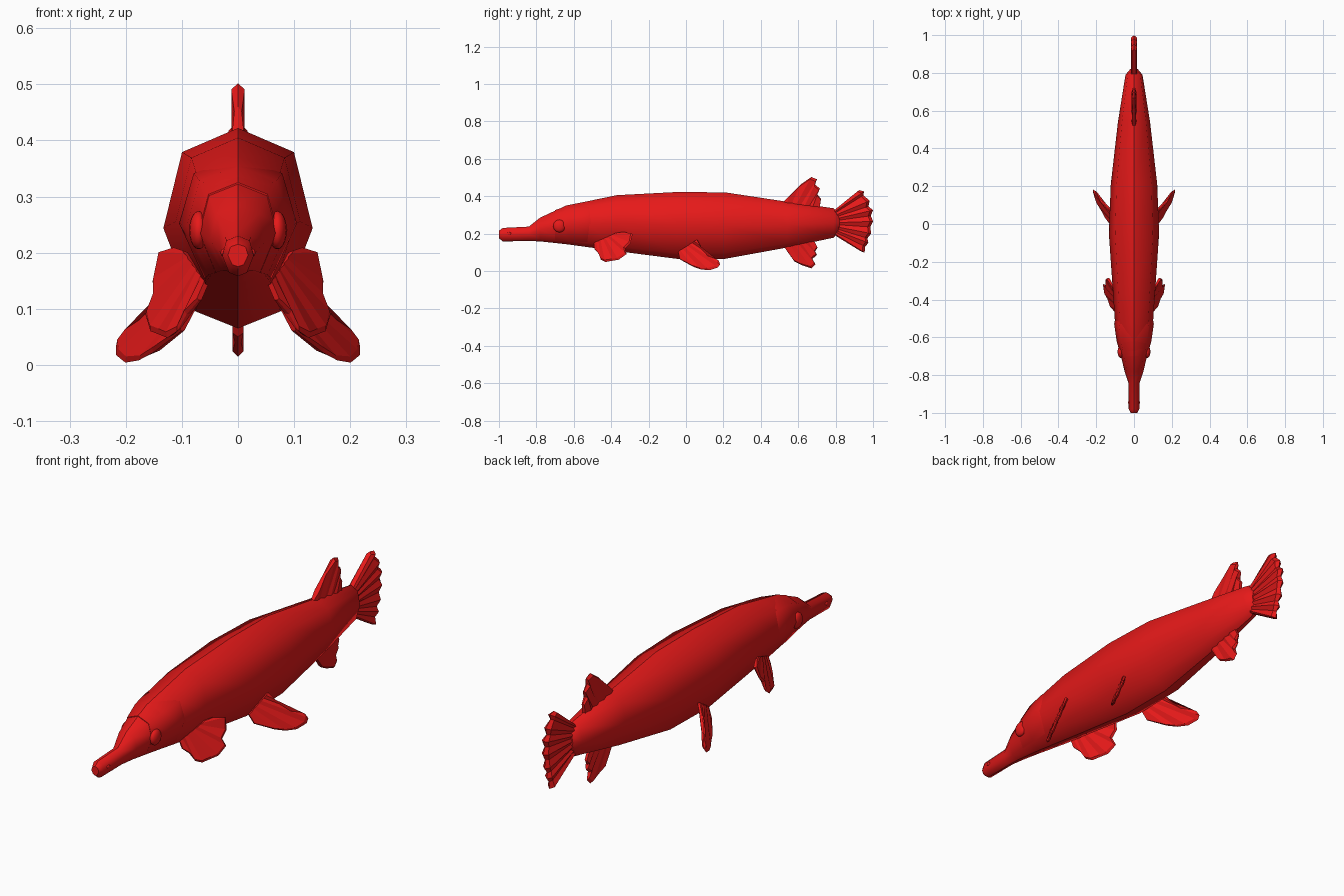
import bpy, bmesh
from mathutils import Vector

if "Cube" in bpy.data.objects:
    bpy.data.objects.remove(bpy.data.objects["Cube"])

red = bpy.data.materials.new("red")
red.diffuse_color = (0.8, 0.01, 0.01, 1)
red.use_nodes = True
red.node_tree.nodes["Principled BSDF"].inputs["Base Color"].default_value = red.diffuse_color


def finish(bm, name):
    bmesh.ops.recalc_face_normals(bm, faces=bm.faces)
    me = bpy.data.meshes.new(name)
    bm.to_mesh(me)
    bm.free()
    me.materials.append(red)
    ob = bpy.data.objects.new(name, me)
    bpy.context.collection.objects.link(ob)
    return ob


def loft(name, sections):
    """Eight-sided tube; each section is (y, half width, bottom z, top z)."""
    shape = [(0, 1), (.75, .88), (1, .5), (.57, .085), (0, 0),
             (-.57, .085), (-1, .5), (-.75, .88)]
    bm = bmesh.new()
    rings = [[bm.verts.new((u * w, y, b + v * (t - b))) for u, v in shape]
             for y, w, b, t in sections]
    for r, s in zip(rings, rings[1:]):
        for i in range(8):
            j = (i + 1) % 8
            bm.faces.new((r[i], r[j], s[j], s[i])).smooth = True
    bm.faces.new(rings[0])
    bm.faces.new(rings[-1])
    # crisp back and belly ridges, crisp end caps
    for e in bm.edges:
        a, b = e.verts
        if abs(a.co.x) + abs(b.co.x) < 1e-5 or any(len(f.verts) == 8 for f in e.link_faces):
            e.smooth = False
    return finish(bm, name)


def fin(name, root, tips, thick, plane=(0, 0, 0), side=1):
    """Pleated fin with a bevelled rim; outline in (y, z), lying on x = a + b*y + c*z."""
    a, b, c = plane
    normal = Vector((1, -b, -c)).normalized()
    bm = bmesh.new()

    def vert(p, off):
        q = Vector((a + b * p.x + c * p.y, p.x, p.y)) + normal * off
        q.x *= side
        return bm.verts.new(q)

    r0, r1 = Vector(root[0]), Vector(root[1])
    n = len(tips)
    cols = []
    for i, t in enumerate(tips):
        t = Vector(t)
        r = r0.lerp(r1, i / (n - 1))
        h = thick * (.6 if i in (0, n - 1) else 1 if i % 2 else .55)
        m = r.lerp(t, .93)
        cols.append([vert(r, h), vert(m, h), vert(t, 0), vert(m, -h), vert(r, -h)])
    for p, q in zip(cols, cols[1:]):
        for k in range(5):
            j = (k + 1) % 5
            bm.faces.new((p[k], p[j], q[j], q[k]))
    bm.faces.new(cols[0])
    bm.faces.new(cols[-1])
    return finish(bm, name)


def ellipsoid(name, loc, scale):
    bm = bmesh.new()
    bmesh.ops.create_uvsphere(bm, u_segments=16, v_segments=10, radius=1)
    for v in bm.verts:
        v.co = Vector([p * s + l for p, s, l in zip(v.co, scale, loc)])
    for f in bm.faces:
        f.smooth = True
    return finish(bm, name)


# body with snout
loft("body", [
    (-1.0, .018, .175, .215), (-.98, .028, .158, .230), (-.84, .030, .160, .237),
    (-.78, .050, .158, .285), (-.64, .083, .143, .350), (-.53, .100, .128, .372),
    (-.37, .111, .106, .405), (-.05, .133, .065, .422), (.21, .123, .065, .420),
    (.54, .085, .125, .370), (.79, .045, .178, .335), (.82, .020, .22, .29)])

# gill covers, slightly proud of the body
loft("gill_cover", [(-.70, .070, .150, .325), (-.62, .092, .142, .354),
                    (-.53, .105, .134, .370), (-.50, .099, .140, .366)])

# tail fin
fin("tail_fin", ((.78, .315), (.78, .20)),
    [(.925, .432), (.952, .425), (.948, .405), (.982, .375), (.975, .345), (1.0, .325),
     (.988, .295), (1.0, .265), (.985, .235), (.99, .20), (.97, .175), (.975, .15),
     (.958, .13), (.955, .098), (.935, .105)], .017)

# fin on the back
fin("dorsal_fin", ((.51, .345), (.72, .325)),
    [(.52, .37), (.555, .405), (.61, .46), (.67, .502), (.70, .49), (.69, .462),
     (.716, .44), (.702, .41), (.722, .385), (.715, .345)], .012)

# fin under the tail
fin("anal_fin", ((.51, .15), (.68, .18)),
    [(.52, .135), (.58, .05), (.62, .03), (.67, .014), (.692, .035), (.676, .065),
     (.70, .085), (.69, .105), (.704, .125), (.685, .16)], .010)

for side, label in ((1, "right"), (-1, "left")):
    # front paired fins
    fin("pectoral_fin_" + label, ((-.49, .148), (-.37, .202)),
        [(-.488, .115), (-.465, .09), (-.455, .06), (-.43, .048), (-.39, .055),
         (-.36, .06), (-.318, .09), (-.325, .12), (-.296, .15), (-.285, .198),
         (-.33, .208)], .008, (.36, .5, -.4), side)
    # rear paired fins
    fin("pelvic_fin_" + label, ((-.04, .10), (.06, .165)),
        [(-.03, .06), (.04, .022), (.08, .008), (.125, .004), (.17, .018), (.182, .035),
         (.175, .055), (.125, .072), (.085, .12)], .008, (.14, .5, -.4), side)
    # eyes and nostrils
    ellipsoid("eye_" + label, (side * .07, -.677, .24), (.017, .033, .034))
    ellipsoid("nostril_" + label, (side * .026, -.945, .20), (.005, .011, .007))
